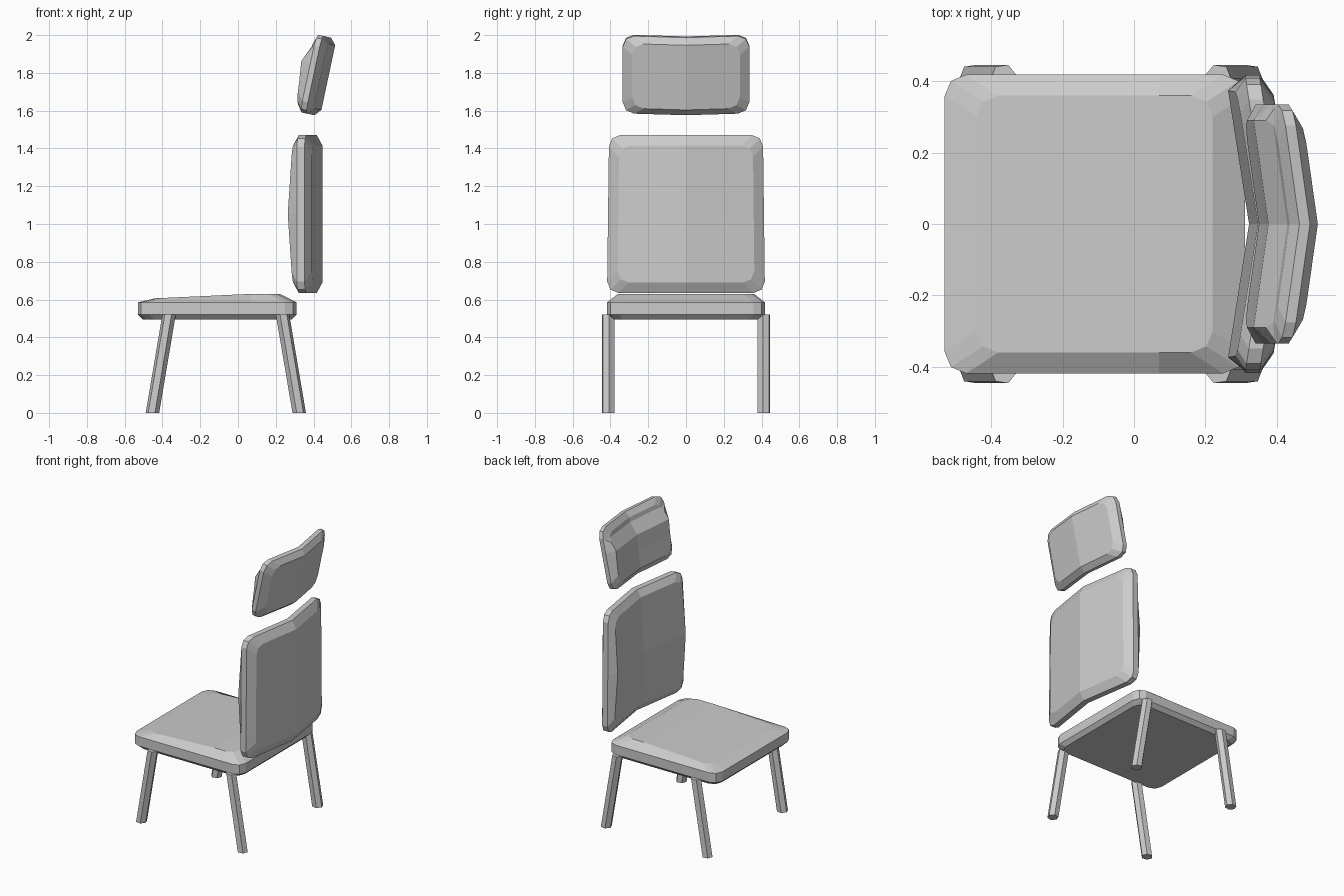
import bpy, bmesh, math
from mathutils import Vector

cube = bpy.data.objects.get("Cube")
if cube:
    bpy.data.objects.remove(cube, do_unlink=True)

# One plain grey for the whole chair
grey = bpy.data.materials.new("plain grey")
grey.use_nodes = True
COLOUR = (0.6, 0.6, 0.6, 1)
grey.diffuse_color = COLOUR
grey.node_tree.nodes["Principled BSDF"].inputs["Base Color"].default_value = COLOUR


def finish(name, bm):
    bmesh.ops.recalc_face_normals(bm, faces=bm.faces)
    mesh = bpy.data.meshes.new(name)
    bm.to_mesh(mesh)
    bm.free()
    mesh.materials.append(grey)
    obj = bpy.data.objects.new(name, mesh)
    bpy.context.collection.objects.link(obj)
    return obj


def rounded_outline(half_u, half_v, corner):
    """Rectangle with two-segment rounded corners."""
    points = []
    for quarter, (su, sv) in enumerate([(1, 1), (-1, 1), (-1, -1), (1, -1)]):
        for step in range(3):
            a = math.pi / 2 * (quarter + step / 2)
            points.append((su * (half_u - corner) + corner * math.cos(a),
                           sv * (half_v - corner) + corner * math.sin(a)))
    return points


def cushion(name, half_u, half_v, corner, layers, cuts, place):
    """Loft outlines (depth, inset u, inset v), crease them, then place each vertex."""
    bm = bmesh.new()
    loops = []
    for depth, inset_u, inset_v in layers:
        outline = rounded_outline(half_u - inset_u, half_v - inset_v, corner)
        loops.append([bm.verts.new((u, v, depth)) for u, v in outline])
    for low, high in zip(loops, loops[1:]):
        for i in range(len(low)):
            j = (i + 1) % len(low)
            bm.faces.new((low[i], low[j], high[j], high[i]))
    bm.faces.new(loops[0])
    bm.faces.new(loops[-1])
    for axis, offset in cuts:
        normal = Vector((1, 0, 0)) if axis == "u" else Vector((0, 1, 0))
        bmesh.ops.bisect_plane(bm, geom=bm.verts[:] + bm.edges[:] + bm.faces[:],
                               plane_co=normal * offset, plane_no=normal)
    top = layers[-1][0]
    for vert in bm.verts:
        u, v, depth = vert.co
        vert.co = place(u, v, depth, depth > top - 0.001)
    return finish(name, bm)


# Seat: the top slopes down towards the open side
def place_seat(u, v, depth, on_top):
    if on_top:
        depth -= 0.046 * max(0, 0.18 - u)
    return u - 0.11, v, 0.495 + depth


cushion("seat", 0.42, 0.418, 0.06,
        [(0, 0.025, 0.025), (0.025, 0, 0), (0.09, 0, 0), (0.135, 0.09, 0.058)],
        [("u", 0.18)], place_seat)


# Backrest: folded along its middle, thicker at half height, narrower at the top
def place_backrest(u, v, depth, on_front):
    if on_front:
        depth += 0.025 * (1 - min(1, abs(v) / 0.375))
    return 0.447 - depth - 0.155 * abs(u), u * (1 - 0.03 * (v + 0.42)), 1.053 + v


cushion("backrest", 0.418, 0.418, 0.06,
        [(0, 0.055, 0.055), (0.03, 0, 0), (0.07, 0, 0), (0.1, 0.04, 0.045)],
        [("u", 0), ("v", 0)], place_backrest)

# Headrest: folded and tilted back, with a padded lower half
TILT = 0.21
PADDING = [(-0.165, 0.095), (-0.045, 0.105), (0.055, 0.116), (0.14, 0.08), (0.3, 0.08)]


def padding(v):
    if v <= PADDING[0][0]:
        return PADDING[0][1]
    for (v0, d0), (v1, d1) in zip(PADDING, PADDING[1:]):
        if v <= v1:
            return d0 + (d1 - d0) * (v - v0) / (v1 - v0)


def place_headrest(u, v, depth, on_front):
    if on_front:
        depth = padding(v)
    depth += 0.145 * abs(u)
    return (0.478 + v * math.sin(TILT) - depth * math.cos(TILT), u,
            1.775 + v * math.cos(TILT) + depth * math.sin(TILT))


cushion("headrest", 0.335, 0.21, 0.06,
        [(0, 0.05, 0.035), (0.03, 0, 0), (0.06, 0, 0), (0.1, 0.045, 0.04)],
        [("u", 0)] + [("v", v) for v in (-0.045, 0.055, 0.14)], place_headrest)


# Legs: six-sided posts splayed lengthwise
def leg(name, top_x, foot_x, y, turn):
    bm = bmesh.new()
    rings = []
    for x, z in ((foot_x, 0), (top_x, 0.52)):
        angles = [turn + math.tau * i / 6 for i in range(6)]
        rings.append([bm.verts.new((x + 0.036 * math.cos(a), y + 0.036 * math.sin(a), z))
                      for a in angles])
    for i in range(6):
        j = (i + 1) % 6
        bm.faces.new((rings[0][i], rings[0][j], rings[1][j], rings[1][i]))
    bm.faces.new(rings[0])
    bm.faces.new(rings[1])
    finish(name, bm)


for side, sign in (("left", 1), ("right", -1)):
    leg(f"front_leg_{side}", -0.365, -0.453, 0.412 * sign, 0.15 * sign)
    leg(f"back_leg_{side}", 0.236, 0.324, 0.412 * sign, -0.15 * sign)
